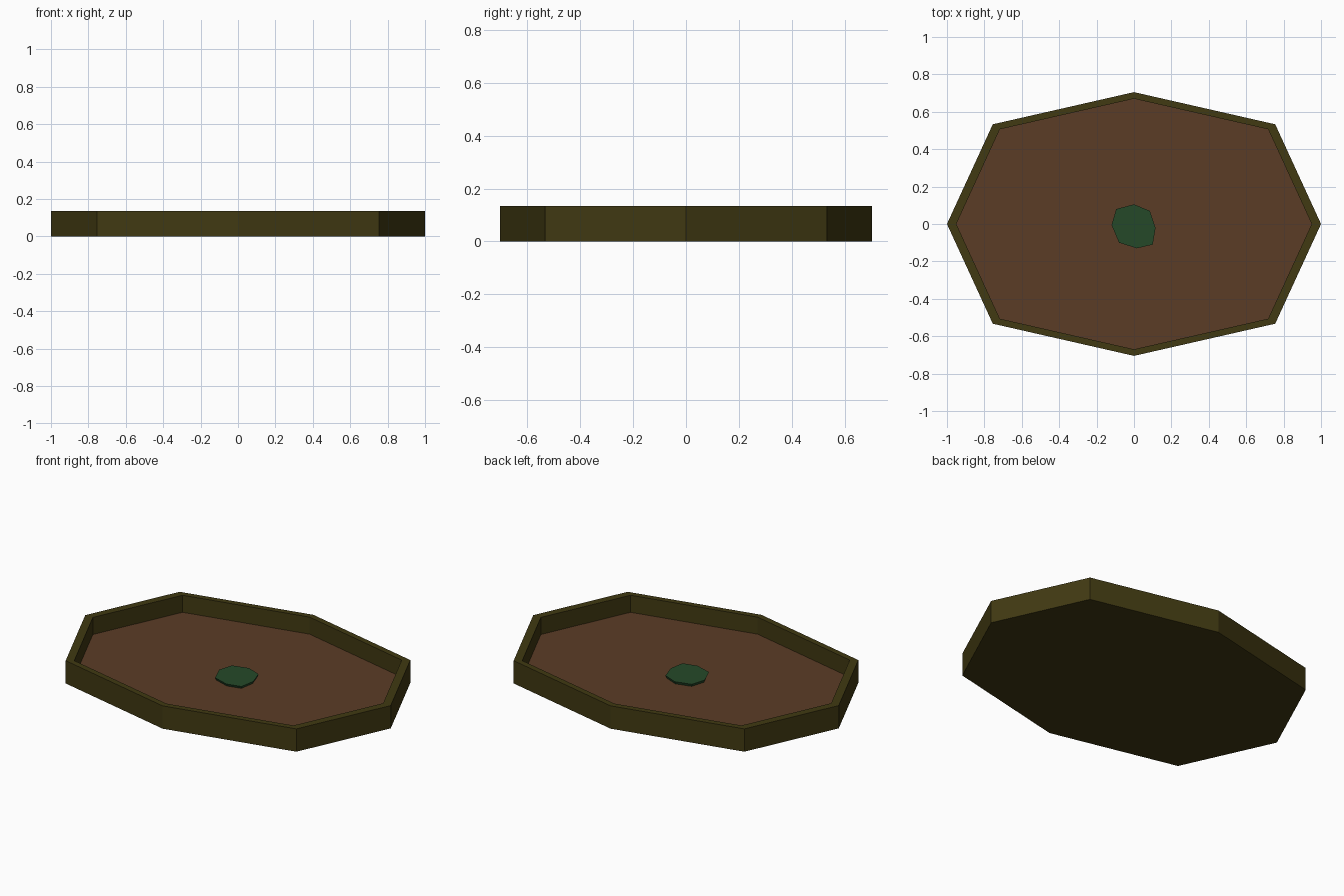
import bpy
import bmesh

if "Cube" in bpy.data.objects:
    bpy.data.objects.remove(bpy.data.objects["Cube"], do_unlink=True)


def material(name, rgb):
    mat = bpy.data.materials.new(name)
    mat.use_nodes = True
    mat.diffuse_color = (*rgb, 1)
    mat.node_tree.nodes["Principled BSDF"].inputs["Base Color"].default_value = (*rgb, 1)
    return mat


def loft(name, rings, mats):
    """Join rings of (outline, scale, z) and cap both ends."""
    bm = bmesh.new()
    loops = [[bm.verts.new((x * s, y * s, z)) for x, y in outline]
             for outline, s, z in rings]
    for low, high in zip(loops, loops[1:]):
        n = len(low)
        for i in range(n):
            j = (i + 1) % n
            bm.faces.new((low[i], low[j], high[j], high[i]))
    bm.faces.new(loops[0][::-1])
    cap = bm.faces.new(loops[-1])
    cap.material_index = len(mats) - 1
    bm.normal_update()
    mesh = bpy.data.meshes.new(name)
    bm.to_mesh(mesh)
    bm.free()
    for mat in mats:
        mesh.materials.append(mat)
    obj = bpy.data.objects.new(name, mesh)
    bpy.context.collection.objects.link(obj)
    return obj


olive = material("dark olive", (0.052, 0.041, 0.006))
brown = material("earth brown", (0.105, 0.046, 0.019))
green = material("leaf green", (0.018, 0.066, 0.022))

# Eight-sided tray: outer wall, rim and inner wall, with a brown floor
half = [(1, 0), (0.755, 0.533), (0, 0.705), (-0.755, 0.533)]
outline = half + [(-x, -y) for x, y in half]
height, floor = 0.135, 0.034
loft("tray", [(outline, 1, 0), (outline, 1, height),
              (outline, 0.95, height), (outline, 0.95, floor)], [olive, brown])

# Uneven leaf pad on the floor, slightly narrower underneath
pad = [(0.115, -0.02), (0.085, 0.07), (0, 0.105), (-0.095, 0.08),
       (-0.12, -0.005), (-0.08, -0.1), (0.015, -0.13), (0.1, -0.11)]
loft("leaf_pad", [(pad, 0.94, floor - 0.002), (pad, 1, floor + 0.015)], [green])
